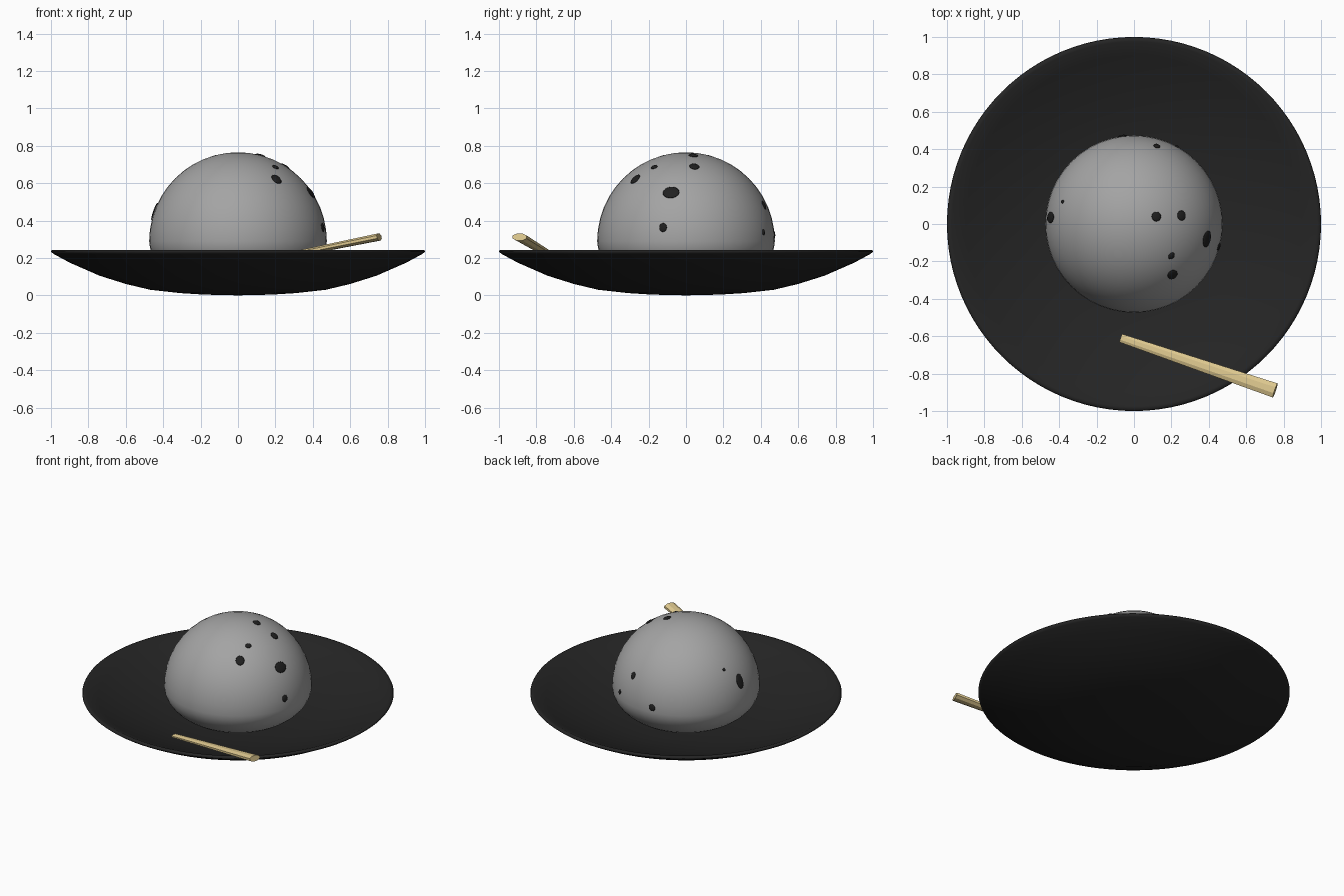
import bpy, bmesh, math
from mathutils import Vector, Matrix

if "Cube" in bpy.data.objects:
    bpy.data.objects.remove(bpy.data.objects["Cube"])

def mat(name, rgb):
    m = bpy.data.materials.new(name)
    m.diffuse_color = (*rgb, 1)
    m.use_nodes = True
    m.node_tree.nodes["Principled BSDF"].inputs["Base Color"].default_value = m.diffuse_color
    return m

BLACK = mat("black_plate", (0.018, 0.018, 0.018))
GREY = mat("grey_scoop", (0.37, 0.37, 0.37))
DARK = mat("dark_chip", (0.014, 0.014, 0.014))
WOOD = mat("pale_wood", (0.72, 0.57, 0.27))

def make(name, bm, material, smooth=True):
    bmesh.ops.recalc_face_normals(bm, faces=bm.faces)
    me = bpy.data.meshes.new(name)
    bm.to_mesh(me)
    bm.free()
    me.materials.append(material)
    ob = bpy.data.objects.new(name, me)
    bpy.context.collection.objects.link(ob)
    for p in me.polygons:
        p.use_smooth = smooth
    return ob

# plate: thin shallow bowl turned from a profile (radius, height)
profile = [(0, 0), (0.18, 0.004), (0.31, 0.012), (0.47, 0.03), (0.60, 0.061), (0.74, 0.105),
           (0.90, 0.175), (0.985, 0.221), (1.0, 0.233), (0.995, 0.243), (0.975, 0.243),
           (0.90, 0.207), (0.74, 0.147), (0.60, 0.103), (0.47, 0.073), (0.30, 0.05), (0, 0.042)]
bm = bmesh.new()
vs = [bm.verts.new((r, 0, z)) for r, z in profile]
es = [bm.edges.new(p) for p in zip(vs, vs[1:])]
bmesh.ops.spin(bm, geom=vs + es, cent=(0, 0, 0), axis=(0, 0, 1),
               angle=2 * math.pi, steps=96, use_duplicate=False)
bmesh.ops.remove_doubles(bm, verts=bm.verts, dist=1e-4)
make("plate", bm, BLACK)

# scoop: ball with a squashed underside
R, C = 0.475, Vector((0, 0, 0.29))
bm = bmesh.new()
bmesh.ops.create_uvsphere(bm, u_segments=48, v_segments=24, radius=R)
for v in bm.verts:
    if v.co.z < 0:
        v.co.z *= 0.55
    v.co += C
make("scoop", bm, GREY)

# chips: flat discs lying on the scoop (position, width, height)
chips = [((0.205, -0.27, 0.62), 0.028, 0.033), ((0.39, -0.08, 0.55), 0.045, 0.036),
         ((0.255, 0.045, 0.69), 0.027, 0.027), ((0.12, 0.04, 0.75), 0.026, 0.026),
         ((0.20, -0.17, 0.685), 0.02, 0.017), ((0.122, 0.417, 0.482), 0.018, 0.024),
         ((0.228, 0.413, 0.337), 0.011, 0.016), ((-0.062, 0.469, 0.324), 0.023, 0.023),
         ((-0.382, 0.12, 0.546), 0.01, 0.01), ((-0.45, 0.035, 0.45), 0.03, 0.05),
         ((0.454, -0.123, 0.363), 0.021, 0.024)]
for i, (pos, w, h) in enumerate(chips):
    n = (Vector(pos) - C).normalized()
    side = Vector((0, 0, 1)).cross(n).normalized()
    up = n.cross(side)
    rot = Matrix((side, up, n)).transposed().to_4x4()
    bm = bmesh.new()
    bmesh.ops.create_uvsphere(bm, u_segments=16, v_segments=8, radius=1)
    bm.transform(Matrix.Translation(C + n * R) @ rot @ Matrix.Diagonal((w, h, 0.007, 1)))
    make(f"chip_{i + 1}", bm, DARK)

# wooden stick: flattened tapered bar leaning on the rim
tip, end = Vector((-0.07, -0.61, 0.145)), Vector((0.755, -0.89, 0.312))
d = (end - tip).normalized()
side = Vector((0, 0, 1)).cross(d).normalized()
up = d.cross(side)
bm = bmesh.new()
bmesh.ops.create_cone(bm, cap_ends=True, segments=8, radius1=0.025, radius2=0.043,
                      depth=(end - tip).length)
bm.transform(Matrix.Rotation(math.pi / 8, 4, 'Z'))
bm.transform(Matrix.Translation((tip + end) / 2)
             @ Matrix((side, up, d)).transposed().to_4x4()
             @ Matrix.Diagonal((1, 0.48, 1, 1)))
make("wooden_stick", bm, WOOD, smooth=False)
